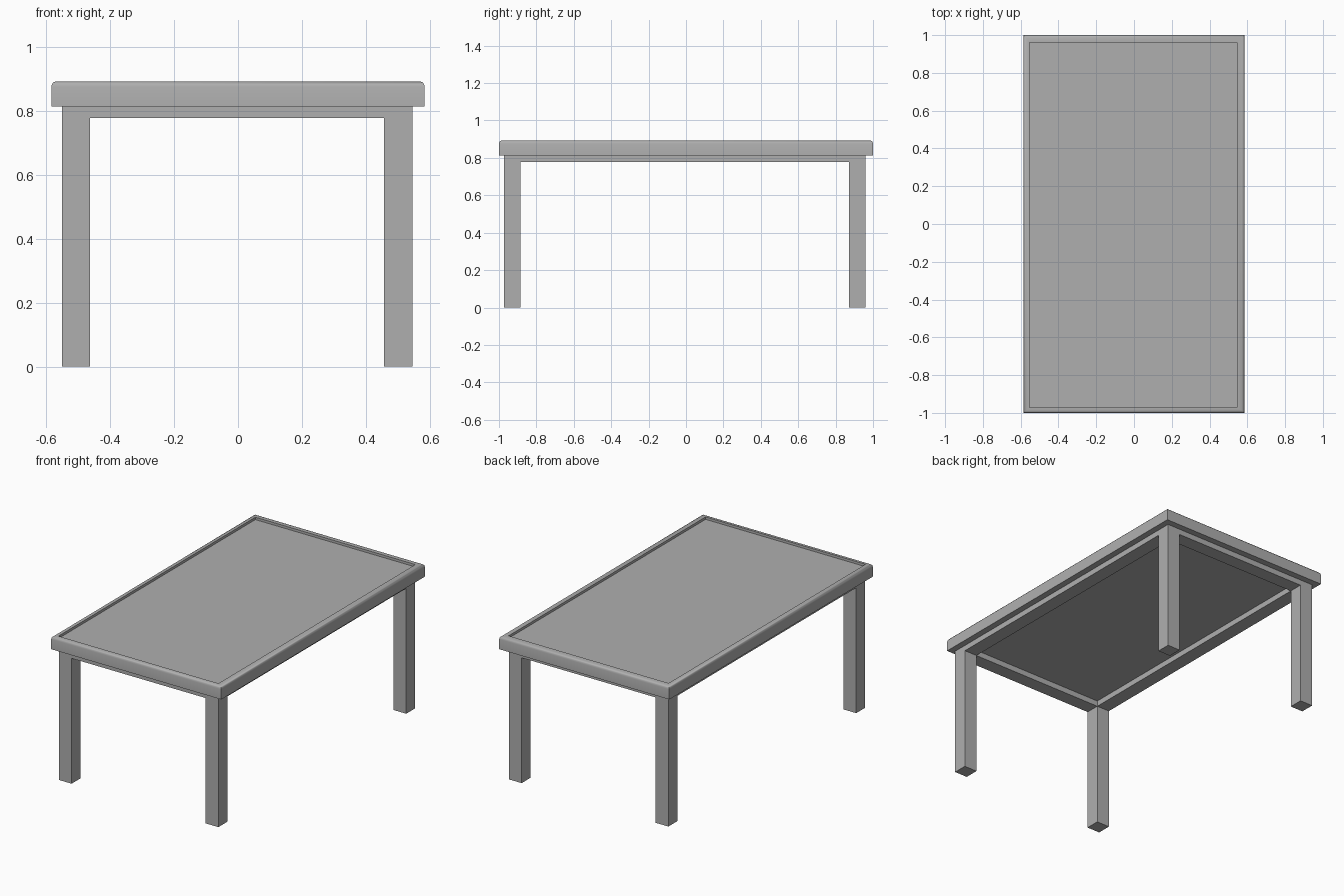
import bpy, bmesh

if "Cube" in bpy.data.objects:
    bpy.data.objects.remove(bpy.data.objects["Cube"])

# Rectangles (x0, x1, y0, y1): slab outline, under-frame and sunken panel
OUT = (-0.585, 0.585, -1.0, 1.0)
FRAME = (-0.551, 0.546, -0.973, 0.96)
RECESS = (-0.554, 0.546, -0.972, 0.962)
LEG = 0.088
TOP, UNDER, APRON = 0.893, 0.814, 0.779

grey = bpy.data.materials.new("dark_grey")
grey.diffuse_color = (0.43, 0.43, 0.43, 1)
grey.use_nodes = True
grey.node_tree.nodes["Principled BSDF"].inputs["Base Color"].default_value = grey.diffuse_color


def inset(r, d):
    return (r[0] + d, r[1] - d, r[2] + d, r[3] - d)


def ring_mesh(name, rings, closed=False):
    """Skin a stack of (rectangle, z) rings; cap the ends or close the loop."""
    bm = bmesh.new()
    loops = []
    for (x0, x1, y0, y1), z in rings:
        loops.append([bm.verts.new((x, y, z)) for x, y in
                      ((x0, y0), (x1, y0), (x1, y1), (x0, y1))])
    pairs = list(zip(loops, loops[1:]))
    if closed:
        pairs.append((loops[-1], loops[0]))
    else:
        bm.faces.new(loops[0][::-1])
        bm.faces.new(loops[-1])
    for a, b in pairs:
        for i in range(4):
            j = (i + 1) % 4
            bm.faces.new((a[i], a[j], b[j], b[i]))
    bmesh.ops.recalc_face_normals(bm, faces=bm.faces)
    me = bpy.data.meshes.new(name)
    bm.to_mesh(me)
    bm.free()
    me.materials.append(grey)
    ob = bpy.data.objects.new(name, me)
    bpy.context.collection.objects.link(ob)
    return ob


# Tabletop: square-cornered slab, rounded upper edge, shallow sunken panel
top = ring_mesh("tabletop", [
    (OUT, UNDER),
    (OUT, TOP - 0.017),
    (inset(OUT, 0.002), TOP - 0.009),
    (inset(OUT, 0.006), TOP - 0.003),
    (inset(OUT, 0.013), TOP),
    (RECESS, TOP),
    (RECESS, TOP - 0.015),
])
bpy.context.view_layer.objects.active = top
top.select_set(True)
bpy.ops.object.shade_smooth_by_angle(angle=0.6)

# Apron: rectangular ring as thick as the legs
inner = inset(FRAME, LEG)
ring_mesh("apron", [(FRAME, APRON), (FRAME, UNDER), (inner, UNDER), (inner, APRON)],
          closed=True)

# Legs: one square post in each corner of the apron
x0, x1, y0, y1 = FRAME
for side, x in (("left", x0), ("right", x1 - LEG)):
    for end, y in (("front", y0), ("back", y1 - LEG)):
        r = (x, x + LEG, y, y + LEG)
        ring_mesh(f"{end}_{side}_leg", [(r, 0), (r, APRON)])
